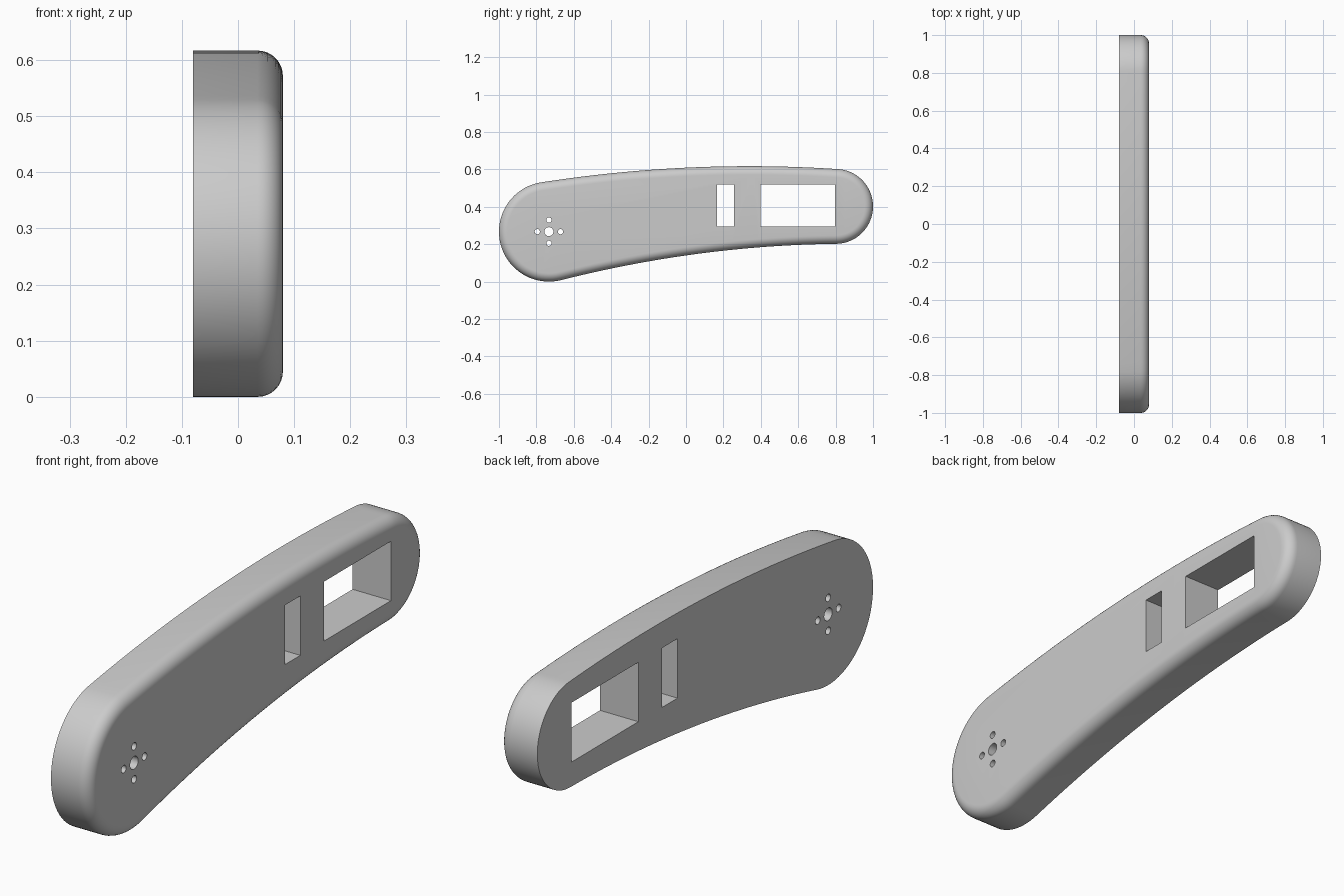
import bpy, bmesh, math
from mathutils import Vector, Matrix

cube = bpy.data.objects.get("Cube")
if cube:
    bpy.data.objects.remove(cube, do_unlink=True)

HALF, ROUND = 0.08, 0.045           # half thickness, edge radius
PIVOT = Vector((-0.733, 0.267))     # centre of the large end


def arc(center, radius, start, end, steps):
    """Points (y, z) along an arc, angles in degrees."""
    angles = [math.radians(start + (end - start) * i / steps) for i in range(steps + 1)]
    return [Vector(center) + radius * Vector((math.cos(a), math.sin(a))) for a in angles]


def bow(start, middle, end, steps):
    """Inner points of a gentle curve through three points."""
    pts = []
    for i in range(1, steps):
        y = start.x + (end.x - start.x) * i / steps
        z = 0
        for p, q, r in ((start, middle, end), (middle, start, end), (end, start, middle)):
            z += p.y * (y - q.x) * (y - r.x) / ((p.x - q.x) * (p.x - r.x))
        pts.append(Vector((y, z)))
    return pts


# Outline: two round ends joined by bowed edges, counter-clockwise
big_end = arc(PIVOT, 0.267, 101, 284, 40)
small_end = arc((0.8, 0.402), 0.2, -89, 89, 40)
outline = (big_end + bow(big_end[-1], Vector((0, 0.14)), small_end[0], 32)
           + small_end + bow(small_end[-1], Vector((0.3, 0.617)), big_end[0], 32))


def inset(points, amount):
    result = []
    for i, p in enumerate(points):
        along = (points[(i + 1) % len(points)] - points[i - 1]).normalized()
        result.append(p + amount * Vector((-along.y, along.x)))
    return result


# Solid arm: flat back, straight wall, rounded rim on the +x side
bm = bmesh.new()
sections = [(-HALF, 0.0)]
for i in range(9):
    a = math.pi / 2 * i / 8
    sections.append((HALF - ROUND + ROUND * math.sin(a), ROUND * (1 - math.cos(a))))
rings = [[bm.verts.new((x, p.x, p.y)) for p in inset(outline, d)] for x, d in sections]
for low, high in zip(rings, rings[1:]):
    for i in range(len(low)):
        j = (i + 1) % len(low)
        bm.faces.new((low[i], low[j], high[j], high[i]))
bm.faces.new(rings[-1])
bm.faces.new(rings[0][::-1])
bmesh.ops.recalc_face_normals(bm, faces=bm.faces)


def to_object(name, bm):
    mesh = bpy.data.meshes.new(name)
    bm.to_mesh(mesh)
    bm.free()
    obj = bpy.data.objects.new(name, mesh)
    bpy.context.collection.objects.link(obj)
    return obj


arm = to_object("arm_plate", bm)

# Cutter: two rectangular windows and the five pivot holes
bm = bmesh.new()
for y0, y1 in ((0.165, 0.257), (0.398, 0.797)):
    place = Matrix.Translation((0, (y0 + y1) / 2, 0.406)) @ Matrix.Diagonal((0.4, y1 - y0, 0.224, 1))
    bmesh.ops.create_cube(bm, size=1, matrix=place)
holes = [(0, 0, 0.024)] + [(0.062 * a, 0.062 * b, 0.014) for a, b in ((1, 0), (-1, 0), (0, 1), (0, -1))]
for dy, dz, radius in holes:
    place = Matrix.Translation((0, PIVOT.x + dy, PIVOT.y + dz)) @ Matrix.Rotation(math.pi / 2, 4, 'Y')
    bmesh.ops.create_cone(bm, cap_ends=True, segments=24, radius1=radius, radius2=radius,
                          depth=0.4, matrix=place)
cutter = to_object("opening_cutter", bm)
cutter.hide_render = True

# Cut the openings, then smooth the curved surfaces
bpy.ops.object.select_all(action='DESELECT')
bpy.context.view_layer.objects.active = arm
arm.select_set(True)
cut = arm.modifiers.new("openings", 'BOOLEAN')
cut.operation, cut.solver, cut.object = 'DIFFERENCE', 'EXACT', cutter
bpy.ops.object.modifier_apply(modifier=cut.name)
bpy.data.objects.remove(cutter, do_unlink=True)
bpy.ops.object.shade_smooth_by_angle(angle=math.radians(30))

# Single grey finish
grey = bpy.data.materials.new("plain_grey")
grey.use_nodes = True
colour = (0.6, 0.6, 0.6, 1)
grey.diffuse_color = colour
grey.node_tree.nodes["Principled BSDF"].inputs["Base Color"].default_value = colour
arm.data.materials.clear()
arm.data.materials.append(grey)
